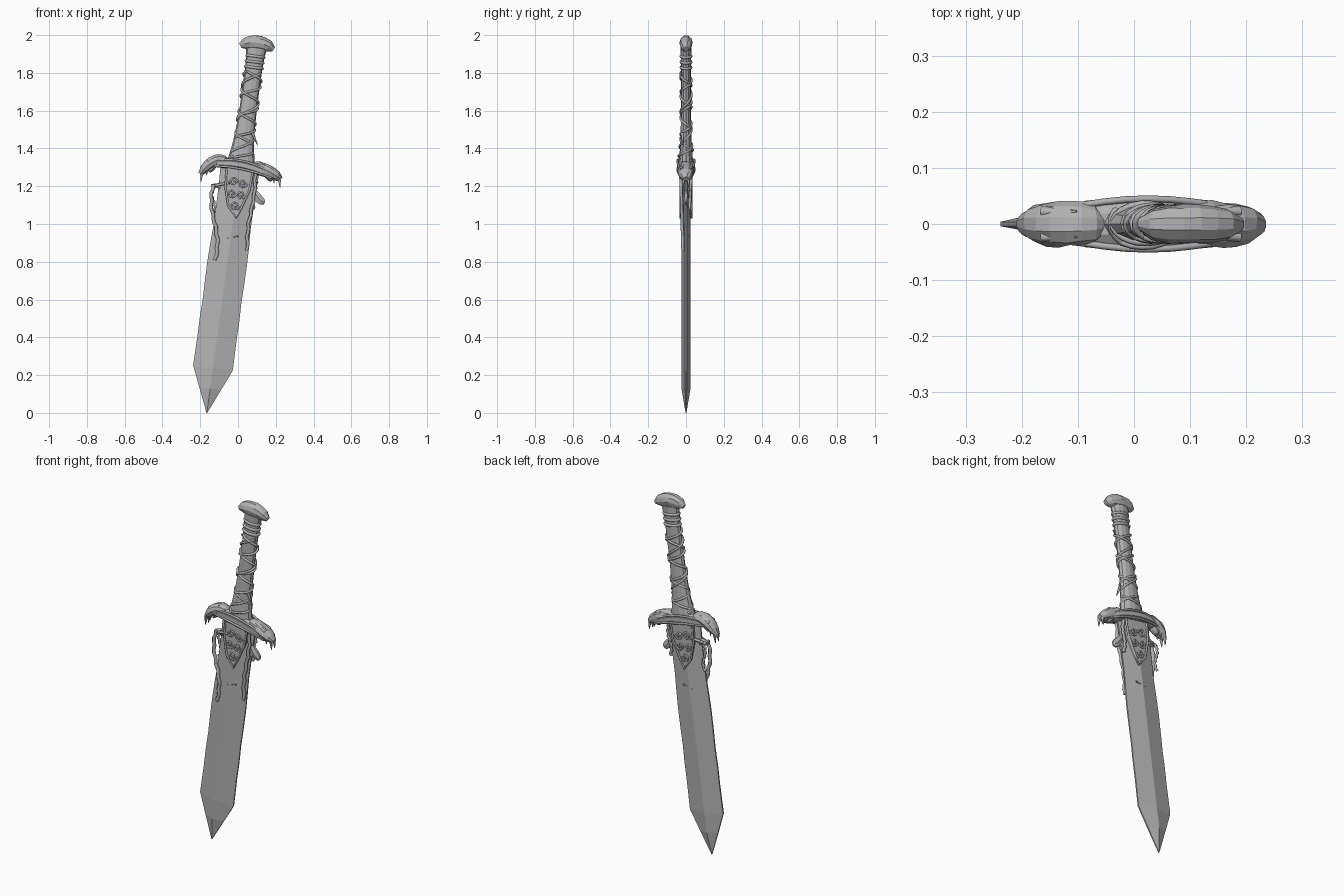
import bpy, bmesh, math, random
from mathutils import Vector

random.seed(4)
if "Cube" in bpy.data.objects:
    bpy.data.objects.remove(bpy.data.objects["Cube"])

steel = bpy.data.materials.new("grey_steel")
steel.use_nodes = True
grey = (0.45, 0.45, 0.45, 1)
steel.diffuse_color = grey
steel.node_tree.nodes["Principled BSDF"].inputs["Base Color"].default_value = grey

LEAN = math.radians(7.75)
UP = Vector((0, 0, 1))


def tilt(along, across, depth=0.0):
    """Point on the leaning weapon, measured from the blade tip."""
    s, c = math.sin(LEAN), math.cos(LEAN)
    return Vector((along * s + across * c - 0.165, depth, along * c - across * s))


def loft(name, rings):
    """Skin a list of equal point rings and cap both ends."""
    bm = bmesh.new()
    loops = [[bm.verts.new(point) for point in ring] for ring in rings]
    count = len(loops[0])
    for low, high in zip(loops, loops[1:]):
        for i in range(count):
            j = (i + 1) % count
            bm.faces.new((low[i], low[j], high[j], high[i]))
    bm.faces.new(loops[0])
    bm.faces.new(loops[-1])
    bmesh.ops.recalc_face_normals(bm, faces=bm.faces)
    mesh = bpy.data.meshes.new(name)
    bm.to_mesh(mesh)
    bm.free()
    mesh.materials.append(steel)
    bpy.context.collection.objects.link(bpy.data.objects.new(name, mesh))


def arc(start, end, bend, f):
    """Point at fraction f of a line that bows upward by bend."""
    return start.lerp(end, f) + UP * bend * 4 * f * (1 - f)


def pod(name, start, end, bend, height, depth, blunt=0.35, rough=0.0, sides=10):
    """Bowed oval body, swollen in the middle; blunt is its end size."""
    rings = []
    steps = 7
    for i in range(steps + 1):
        f = i / steps
        way = arc(start, end, bend, f + 0.01) - arc(start, end, bend, f - 0.01)
        side = Vector((-way.z, 0, way.x)).normalized()
        swell = blunt + (1 - blunt) * math.sqrt(max(0, math.sin(math.pi * f)))
        ring = []
        for k in range(sides):
            angle = math.tau * (k + 0.5) / sides
            r = swell * (1 + random.uniform(-rough, rough))
            ring.append(arc(start, end, bend, f) + side * height * r * math.cos(angle)
                        + Vector((0, depth * r * math.sin(angle), 0)))
        rings.append(ring)
    loft(name, rings)


def tube(name, points, radius, taper=False, closed=False):
    """Round cord through a list of points."""
    curve = bpy.data.curves.new(name, "CURVE")
    curve.dimensions = "3D"
    curve.bevel_depth = radius
    curve.bevel_resolution = 1
    curve.use_fill_caps = True
    line = curve.splines.new("POLY")
    line.points.add(len(points) - 1)
    line.use_cyclic_u = closed
    for i, point in enumerate(points):
        line.points[i].co = (*point, 1)
        line.points[i].radius = 1 - 0.8 * i / (len(points) - 1) if taper else 1
    curve.materials.append(steel)
    cord = bpy.data.objects.new(name, curve)
    bpy.context.collection.objects.link(cord)
    bpy.ops.object.select_all(action="DESELECT")
    cord.select_set(True)
    bpy.context.view_layer.objects.active = cord
    bpy.ops.object.convert(target="MESH")


def spike(name, base, point, radius):
    tube(name, [base, base.lerp(point, 0.5), point], radius, taper=True)


# Blade: ridged section with a faceted point and slightly nicked edges
ridge, half_width = 0.024, 0.106
stations = [(0, 0.002, 0.002), (0.13, half_width * 0.55, ridge), (0.24, half_width, ridge)]
stations += [(0.4 + 0.1 * i, half_width - random.uniform(0, 0.008), ridge) for i in range(10)]
sections = []
for along, wide, thick in stations:
    edge = min(thick, 0.004)
    sections.append([tilt(along, -wide, -edge), tilt(along, 0, -thick), tilt(along, wide, -edge),
                     tilt(along, wide, edge), tilt(along, 0, thick), tilt(along, -wide, edge)])
loft("blade", sections)

# Hooked tooth and fin at the blade root
spike("right_blade_tooth", tilt(1.2, -0.09), tilt(1.2, -0.14), 0.02)
pod("left_blade_fin", Vector((0.08, 0, 1.18)), Vector((0.14, 0, 1.11)), -0.01, 0.025, 0.014, 0.3, sides=6)

# Grip: oval core flaring into the guard and again under the pommel
sections = []
for i in range(14):
    f = i / 13
    flare = 0.04 * (1 - f) ** 5 + 0.01 * f ** 12
    sections.append([tilt(1.3 + 0.65 * f, (0.045 + flare) * math.cos(k * math.tau / 12),
                          (0.026 + flare * 0.4) * math.sin(k * math.tau / 12)) for k in range(12)])
loft("grip", sections)
for i in range(3):
    ring = [math.tau * k / 20 for k in range(20)]
    tube("grip_collar", [tilt(1.845 + 0.03 * i, 0.046 * math.cos(a), 0.027 * math.sin(a)) for a in ring],
         0.008, closed=True)

# Crossed cords wound around the grip
for hand, turns in ((1, 4), (-1, 4), (1, 2.5)):
    cord = []
    for k in range(81):
        f = k / 80
        angle = turns + hand * math.tau * turns * f
        wide = 0.05 + 0.013 * max(0, 1 - f * 5)
        cord.append(tilt(1.36 + 0.46 * f, wide * math.cos(angle), (wide - 0.021) * math.sin(angle)))
    tube("grip_cord", cord, 0.0065)
spike("cord_end", tilt(1.5, 0.04, -0.02), tilt(1.44, 0.075, -0.015), 0.009)

# Pommel: domed crosswise cap with drooping ends
pod("pommel", Vector((0.012, 0, 1.945)), Vector((0.189, 0, 1.925)), 0.025, 0.04, 0.036, rough=0.05)

# Guard: arched bar, broadest over the blade, with raised rims
bar_start, bar_end = Vector((-0.13, 0, 1.32)), Vector((0.18, 0, 1.255))
pod("guard_bar", bar_start, bar_end, 0.024, 0.032, 0.052, 0.6, sides=8)
for face in (-1, 1):
    for edge in (-1, 1):
        rim = []
        for i in range(9):
            swell = 0.6 + 0.4 * math.sin(math.pi * i / 8)
            rim.append(arc(bar_start, bar_end, 0.024, i / 8)
                       + Vector((0, face * 0.045, edge * 0.022)) * swell)
        tube("guard_rim", rim, 0.006)


def beast(side, root, nose, bend, height):
    """Head with a lower jaw, paired fangs and brows, facing outward."""
    pod(side + "_head", root, nose, bend, height, 0.041, 0.4, 0.08)
    jaw = arc(root, nose, bend, 0.45) - UP * height * 0.6
    out = Vector((nose.x - root.x, 0, 0)) * 0.25
    pod(side + "_jaw", jaw, jaw + out - UP * 0.04, 0, 0.016, 0.024, 0.4, sides=8)
    for face in (-1, 1):
        offset = Vector((0, face * 0.014, 0))
        for f in (0.75, 0.95):
            base = arc(root, nose, bend, f) + offset - UP * 0.01
            spike(side + "_fang", base, base + out * 0.1 - UP * 0.04, 0.009)
        crown = UP * height * 0.75 + offset * 1.6
        spike(side + "_brow", arc(root, nose, bend, 0.75) + crown, arc(root, nose, bend, 0.35) + crown, 0.01)


# Beast heads that end the guard
beast("right", Vector((-0.05, 0, 1.33)), Vector((-0.2, 0, 1.265)), 0.035, 0.031)
beast("left", Vector((0.07, 0, 1.31)), Vector((0.227, 0, 1.237)), 0.012, 0.034)

# Pointed ornament below the guard: plate, border and scrolls on each face
taper = [(1.3, 0.07), (1.2, 0.065), (1.1, 0.035)]
outline = [(t, -w) for t, w in taper] + [(1.045, 0.015)] + [(t, w) for t, w in reversed(taper)]
loft("ornament_plate", [[tilt(t, u, y) for t, u in outline] for y in (-0.027, 0.027)])
for y in (-0.029, 0.029):
    tube("ornament_border", [tilt(t, u, y) for t, u in outline], 0.006)
    for row, column in ((0, 0), (1, -1), (1, 1), (2, -1), (2, 1)):
        turn = 1 if row + column == 1 else -1
        scroll = []
        for k in range(19):
            angle = turn * k * 0.45
            r = 0.024 * (1 - k / 22)
            scroll.append(tilt(1.11 + 0.06 * row + r * math.sin(angle),
                               0.025 * column + r * math.cos(angle), y))
        tube("ornament_scroll", scroll, 0.005)


def tendril(name, start, end, sway, radius):
    """Hanging cord that swings once each way and wriggles finely."""
    points = []
    for i in range(19):
        f = i / 18
        swing = sway * math.sin(math.tau * f) + 0.004 * math.sin(i * 2)
        points.append(Vector(start).lerp(Vector(end), f) + Vector((swing, 0, 0)))
    tube(name, points, radius)


# Hanging tendrils, root straps and a scratch on the blade
tendril("right_tendril", (-0.13, -0.016, 1.21), (-0.12, -0.014, 0.81), -0.014, 0.01)
tendril("right_back_tendril", (-0.125, 0.02, 1.2), (-0.135, 0.02, 1.05), -0.01, 0.007)
tendril("left_tendril", (0.09, -0.028, 1.28), (0.05, -0.016, 0.86), 0.008, 0.009)
tendril("left_back_tendril", (0.09, 0.028, 1.26), (0.085, 0.018, 1.08), 0.008, 0.008)
for face in (-1, 1):
    tendril("root_strap", (-0.14, face * 0.01, 1.2), (-0.04, face * 0.026, 1.22), 0, 0.008)
    spike("blade_scratch", tilt(0.95, 0.04, face * 0.019), tilt(0.93, -0.02, face * 0.022), 0.004)
